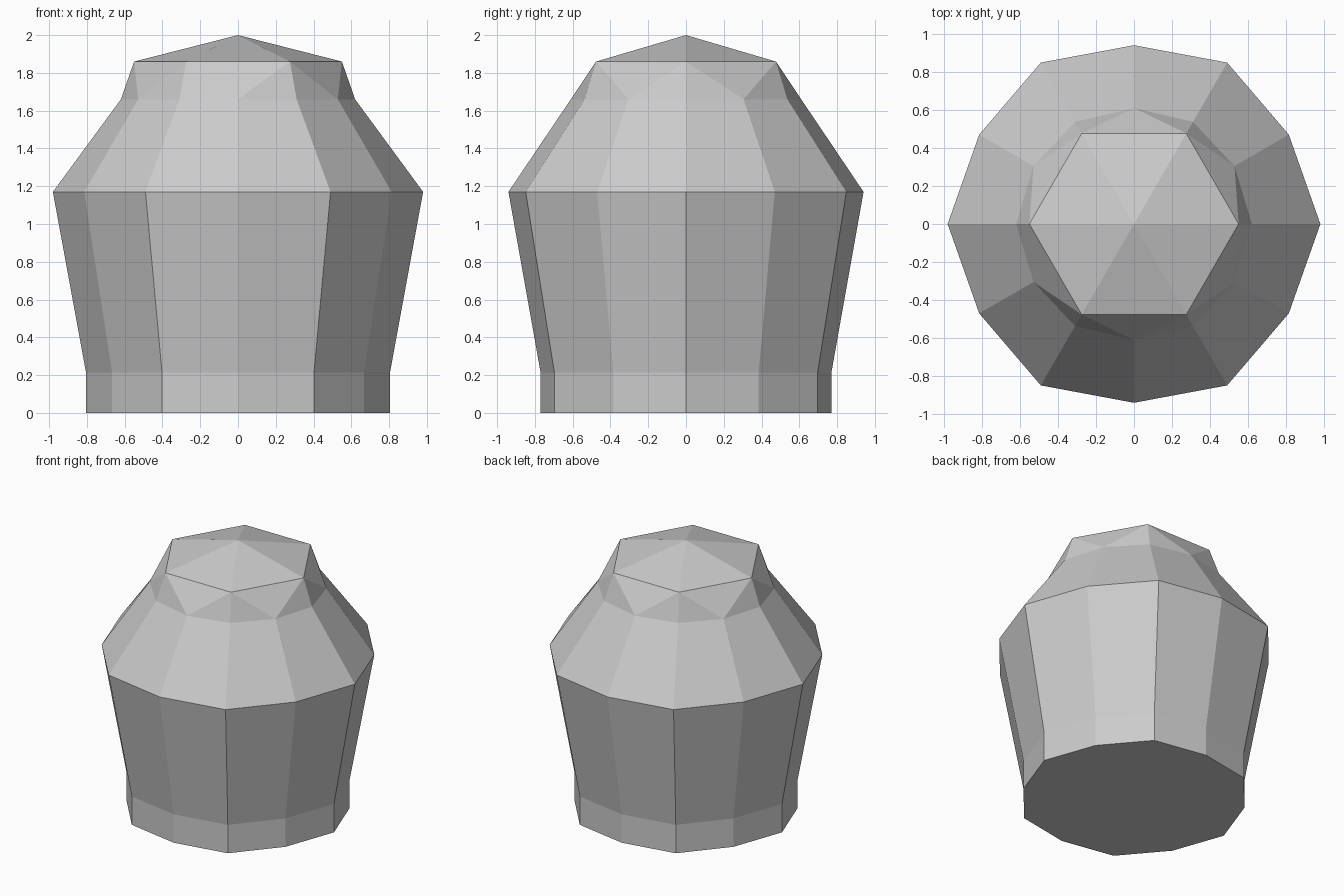
import bpy
import bmesh
from math import cos, sin, radians

cube = bpy.data.objects.get("Cube")
if cube:
    bpy.data.objects.remove(cube, do_unlink=True)

grey = bpy.data.materials.new("plain grey")
grey.use_nodes = True
colour = (0.6, 0.6, 0.6, 1)
grey.diffuse_color = colour
grey.node_tree.nodes["Principled BSDF"].inputs["Base Color"].default_value = colour

bm = bmesh.new()


def ring(z, corner, middle=None):
    """Hexagon of corners, with a slightly pulled-in point between each pair."""
    step = 60 if middle is None else 30
    verts = []
    for angle in range(0, 360, step):
        r = corner if angle % 60 == 0 else middle
        a = radians(angle)
        verts.append(bm.verts.new((r * cos(a), r * sin(a), z)))
    return verts


# Foot, tapering wall and shoulder
rings = [ring(0, 0.805, 0.77), ring(0.215, 0.805, 0.77),
         ring(1.17, 0.98, 0.94), ring(1.66, 0.62, 0.61)]
bm.faces.new(rings[0][::-1])
for low, high in zip(rings, rings[1:]):
    for i in range(12):
        j = (i + 1) % 12
        bm.faces.new((low[i], low[j], high[j], high[i]))

# Faceted neck stepping from twelve sides to six, and the pointed cap
neck, rim = rings[-1], ring(1.86, 0.55)
tip = bm.verts.new((0, 0, 2))
for k in range(6):
    a, b = rim[k], rim[(k + 1) % 6]
    corner, middle, after = (neck[(2 * k + n) % 12] for n in range(3))
    bm.faces.new((corner, middle, a))
    bm.faces.new((middle, b, a))
    bm.faces.new((middle, after, b))
    bm.faces.new((a, b, tip))

bmesh.ops.recalc_face_normals(bm, faces=bm.faces)
mesh = bpy.data.meshes.new("faceted_jar")
bm.to_mesh(mesh)
bm.free()
mesh.materials.append(grey)
jar = bpy.data.objects.new("faceted_jar", mesh)
bpy.context.collection.objects.link(jar)
